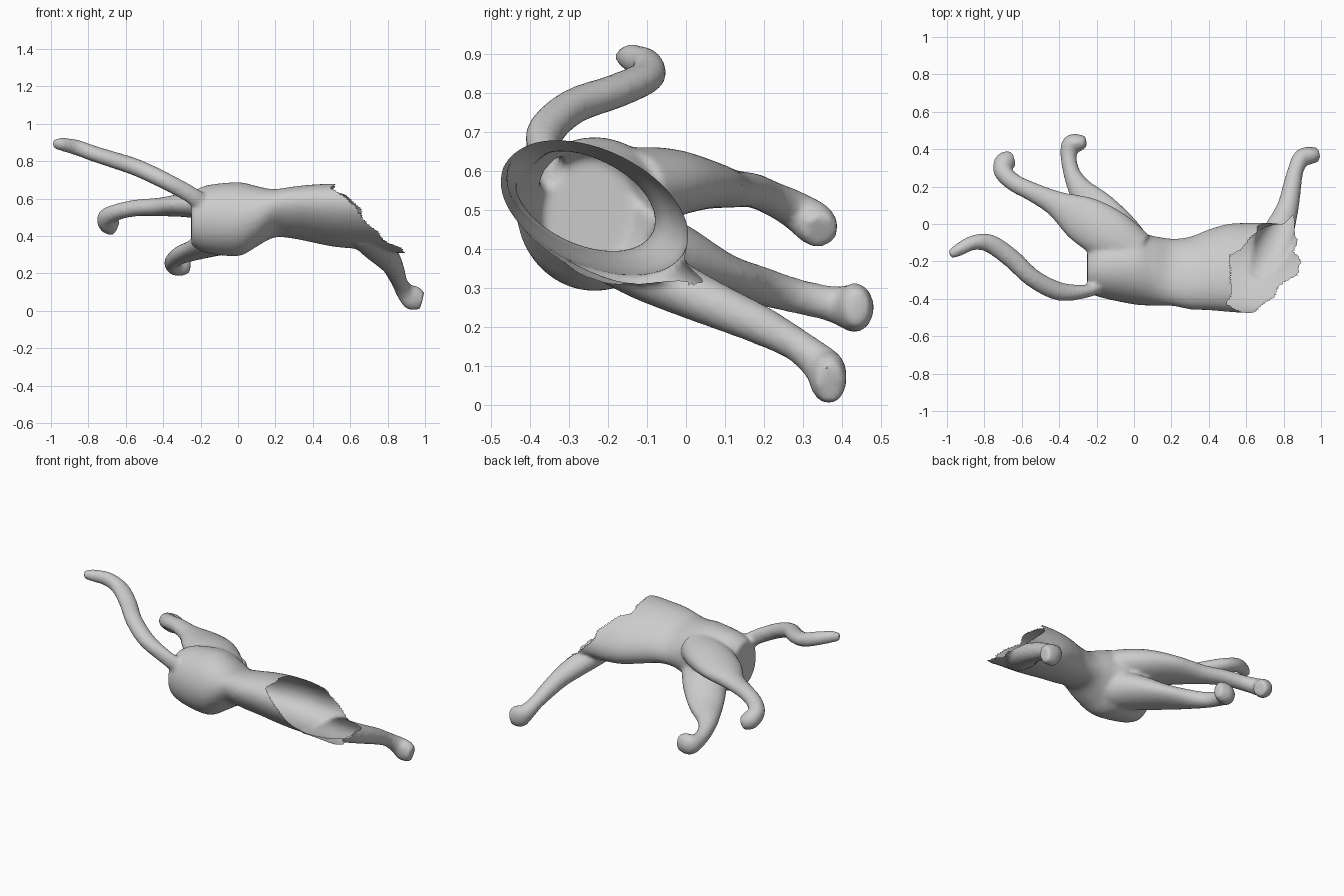
import bpy, bmesh, math, random
from mathutils import Vector

if "Cube" in bpy.data.objects:
    bpy.data.objects.remove(bpy.data.objects["Cube"])

random.seed(4)
grey = bpy.data.materials.new("soft grey")
grey.diffuse_color = (0.6, 0.6, 0.6, 1)
grey.use_nodes = True
grey.node_tree.nodes["Principled BSDF"].inputs["Base Color"].default_value = grey.diffuse_color


def smooth_path(keys, steps=5):
    """Catmull-Rom interpolation of tuples of numbers."""
    k = [keys[0]] + keys + [keys[-1]]
    out = []
    for i in range(1, len(k) - 2):
        for s in range(steps):
            t = s / steps
            out.append([0.5 * (2 * b + (c - a) * t + (2 * a - 5 * b + 4 * c - d) * t * t
                               + (3 * b - a - 3 * c + d) * t ** 3)
                        for a, b, c, d in zip(*k[i - 1:i + 3])])
    return out + [list(keys[-1])]


def loft(bm, rings):
    """Skin a list of closed rings and cap both ends."""
    loops = [[bm.verts.new(p) for p in r] for r in rings]
    n = len(loops[0])
    for a, b in zip(loops, loops[1:]):
        for i in range(n):
            bm.faces.new((a[i], a[(i + 1) % n], b[(i + 1) % n], b[i]))
    bm.faces.new(loops[0][::-1])
    bm.faces.new(loops[-1])


def limb(bm, keys, n=20):
    """Tube through x, y, z, sideways radius, upright radius."""
    path = smooth_path(keys)
    pts = [Vector(p[:3]) for p in path]
    rings = []
    for i, p in enumerate(path):
        t = (pts[min(i + 1, len(pts) - 1)] - pts[max(i - 1, 0)]).normalized()
        side = t.cross(Vector((0, 0, 1))).normalized()
        up = side.cross(t)
        rings.append([pts[i] + side * p[3] * math.cos(a) + up * p[4] * math.sin(a)
                      for a in (2 * math.pi * j / n for j in range(n))])
    loft(bm, rings)


bm = bmesh.new()

# torso: x, centre y, centre z, long radius, short radius, roll in degrees
torso = [(-0.25, -0.25, 0.49, 0.115, 0.14, 0), (-0.17, -0.235, 0.49, 0.16, 0.18, 0),
         (0.0, -0.235, 0.49, 0.195, 0.197, -5), (0.1, -0.25, 0.505, 0.188, 0.16, -14),
         (0.2, -0.258, 0.522, 0.19, 0.113, -24), (0.3, -0.262, 0.525, 0.207, 0.12, -25),
         (0.4, -0.245, 0.52, 0.23, 0.133, -25), (0.5, -0.235, 0.512, 0.25, 0.143, -25),
         (0.6, -0.235, 0.506, 0.257, 0.147, -25), (0.75, -0.235, 0.50, 0.257, 0.15, -25),
         (1.05, -0.22, 0.45, 0.25, 0.15, -25)]
rings = []
for x, cy, cz, ra, rb, roll in smooth_path(torso):
    c, s = math.cos(math.radians(roll)), math.sin(math.radians(roll))
    ring = []
    for j in range(40):
        a = 2 * math.pi * j / 40
        u, v = ra * math.cos(a), rb * math.sin(a)
        ring.append((x, cy + u * c - v * s, cz + u * s + v * c))
    rings.append(ring)
loft(bm, rings)

# upper hind leg
limb(bm, [(0.0, -0.16, 0.56, 0.13, 0.10), (-0.13, -0.06, 0.57, 0.14, 0.09),
          (-0.28, 0.03, 0.565, 0.125, 0.065), (-0.42, 0.11, 0.555, 0.07, 0.05),
          (-0.54, 0.17, 0.55, 0.052, 0.045), (-0.64, 0.22, 0.53, 0.048, 0.044),
          (-0.70, 0.28, 0.50, 0.05, 0.05), (-0.69, 0.33, 0.465, 0.056, 0.056),
          (-0.65, 0.345, 0.445, 0.045, 0.045)])
# lower hind leg
limb(bm, [(0.0, -0.18, 0.43, 0.13, 0.12), (-0.10, -0.05, 0.385, 0.13, 0.09),
          (-0.20, 0.08, 0.335, 0.105, 0.058), (-0.29, 0.19, 0.305, 0.065, 0.05),
          (-0.335, 0.28, 0.28, 0.045, 0.045), (-0.35, 0.37, 0.26, 0.044, 0.046),
          (-0.335, 0.425, 0.25, 0.052, 0.062), (-0.29, 0.435, 0.25, 0.045, 0.062),
          (-0.255, 0.44, 0.25, 0.03, 0.045)])
# foreleg
limb(bm, [(0.66, -0.24, 0.42, 0.09, 0.08), (0.74, -0.11, 0.345, 0.095, 0.075),
          (0.79, 0.0, 0.29, 0.075, 0.065), (0.825, 0.1, 0.245, 0.058, 0.057),
          (0.845, 0.2, 0.2, 0.05, 0.05), (0.865, 0.29, 0.15, 0.043, 0.043),
          (0.895, 0.35, 0.10, 0.048, 0.052), (0.935, 0.365, 0.07, 0.048, 0.068),
          (0.985, 0.37, 0.055, 0.038, 0.05)])
# tail
limb(bm, [(-0.18, -0.33, 0.57, 0.035, 0.05), (-0.26, -0.36, 0.625, 0.036, 0.046),
          (-0.40, -0.36, 0.70, 0.05, 0.046), (-0.54, -0.29, 0.765, 0.05, 0.046),
          (-0.66, -0.18, 0.805, 0.052, 0.044), (-0.77, -0.105, 0.84, 0.05, 0.042),
          (-0.86, -0.10, 0.872, 0.04, 0.042), (-0.94, -0.14, 0.89, 0.034, 0.036),
          (-0.985, -0.165, 0.892, 0.022, 0.024)])

bmesh.ops.recalc_face_normals(bm, faces=bm.faces)
mesh = bpy.data.meshes.new("animal_body")
bm.to_mesh(mesh)
bm.free()
body = bpy.data.objects.new("animal_body", mesh)
bpy.context.collection.objects.link(body)
mesh.materials.append(grey)
bpy.context.view_layer.objects.active = body
body.select_set(True)

# fuse the parts into one skin
fuse = body.modifiers.new("fuse", 'REMESH')
fuse.mode = 'VOXEL'
fuse.voxel_size = 0.012
soften = body.modifiers.new("soften", 'SMOOTH')
soften.factor = 0.5
soften.iterations = 6
for name in ("fuse", "soften"):
    bpy.ops.object.modifier_apply(modifier=name)

# open neck: slanted cut with a ragged rim, leaving a hollow shell
normal = Vector((0.70, 0, 0.72))
teeth = [random.uniform(-0.028, 0.018) for _ in range(29)]
bm = bmesh.new()
bm.from_mesh(body.data)
bmesh.ops.triangulate(bm, faces=bm.faces)


def beyond_rim(p):
    a = (math.atan2(p.z - 0.5, p.y + 0.235) / (2 * math.pi) + 0.5) * 28
    i = min(int(a), 27)
    edge = teeth[i] + (teeth[(i + 1) % 28] - teeth[i]) * (a - i)
    return normal.dot(p) > 0.84 + edge and p.x > 0.3


bmesh.ops.delete(bm, geom=[f for f in bm.faces if beyond_rim(f.calc_center_median())],
                 context='FACES')
bm.to_mesh(body.data)
bm.free()
body.data.materials.clear()
body.data.materials.append(grey)
bpy.ops.object.shade_smooth_by_angle(angle=math.radians(40))
